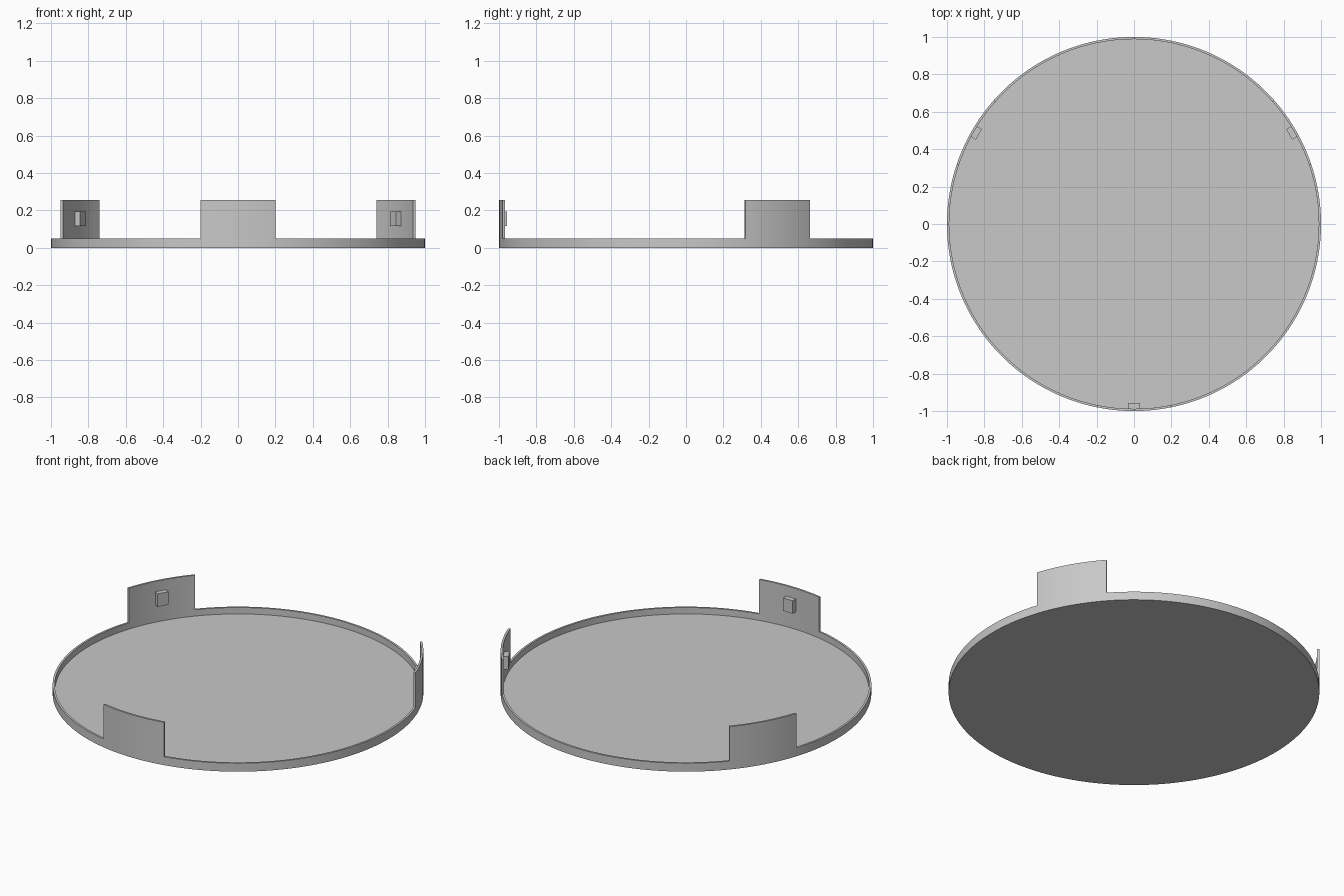
import bpy
import bmesh
from math import radians, cos, sin
from mathutils import Matrix

if "Cube" in bpy.data.objects:
    bpy.data.objects.remove(bpy.data.objects["Cube"], do_unlink=True)

OUTER, INNER = 1.0, 0.988
FLOOR, RIM, TAB_TOP = 0.012, 0.05, 0.255
HALF = 11.5                      # half angle of a tab, degrees
TAB_STEPS, GAP_STEPS = 10, 42    # segments per tab and per gap
CENTRES = (-90, 30, 150)

grey = bpy.data.materials.new("plain grey")
grey.use_nodes = True
colour = (0.58, 0.58, 0.58, 1)
grey.diffuse_color = colour
grey.node_tree.nodes["Principled BSDF"].inputs["Base Color"].default_value = colour


def finish(name, bm):
    bmesh.ops.recalc_face_normals(bm, faces=bm.faces[:])
    mesh = bpy.data.meshes.new(name)
    bm.to_mesh(mesh)
    bm.free()
    obj = bpy.data.objects.new(name, mesh)
    bpy.context.collection.objects.link(obj)
    mesh.materials.append(grey)
    return obj


# Angles around the rim, with segment ends falling on the tab edges
angles, in_tab = [], []
for c in CENTRES:
    for i in range(TAB_STEPS):
        angles.append(c - HALF + 2 * HALF * i / TAB_STEPS)
        in_tab.append(True)
    for i in range(GAP_STEPS):
        angles.append(c + HALF + (120 - 2 * HALF) * i / GAP_STEPS)
        in_tab.append(False)
count = len(angles)

# Shallow round tray: rings from the outer bottom, over the rim, to the floor
bm = bmesh.new()
profile = [(OUTER, 0), (OUTER, RIM), (INNER, RIM), (INNER, FLOOR)]
rings = [[bm.verts.new((r * cos(radians(a)), r * sin(radians(a)), z)) for a in angles]
         for r, z in profile]
tab_faces = []
for k in range(len(rings) - 1):
    for i in range(count):
        j = (i + 1) % count
        f = bm.faces.new((rings[k][i], rings[k][j], rings[k + 1][j], rings[k + 1][i]))
        if k == 1 and in_tab[i]:
            tab_faces.append(f)
bm.faces.new(rings[0])
bm.faces.new(rings[-1])

# Three tall tabs raised out of the rim
raised = bmesh.ops.extrude_face_region(bm, geom=tab_faces)
for v in raised["geom"]:
    if isinstance(v, bmesh.types.BMVert):
        v.co.z = TAB_TOP
tray = finish("tray_with_tabs", bm)
bpy.context.view_layer.objects.active = tray
tray.select_set(True)
bpy.ops.object.shade_smooth_by_angle(angle=radians(30))

# Small catch block on the inside of each tab
for name, c in zip(("front_catch", "left_catch", "right_catch"), CENTRES):
    bm = bmesh.new()
    place = (Matrix.Rotation(radians(c), 4, "Z")
             @ Matrix.Translation((0.975, 0, 0.155))
             @ Matrix.Diagonal((0.034, 0.064, 0.077, 1)))
    bmesh.ops.create_cube(bm, size=1, matrix=place)
    finish(name, bm)
